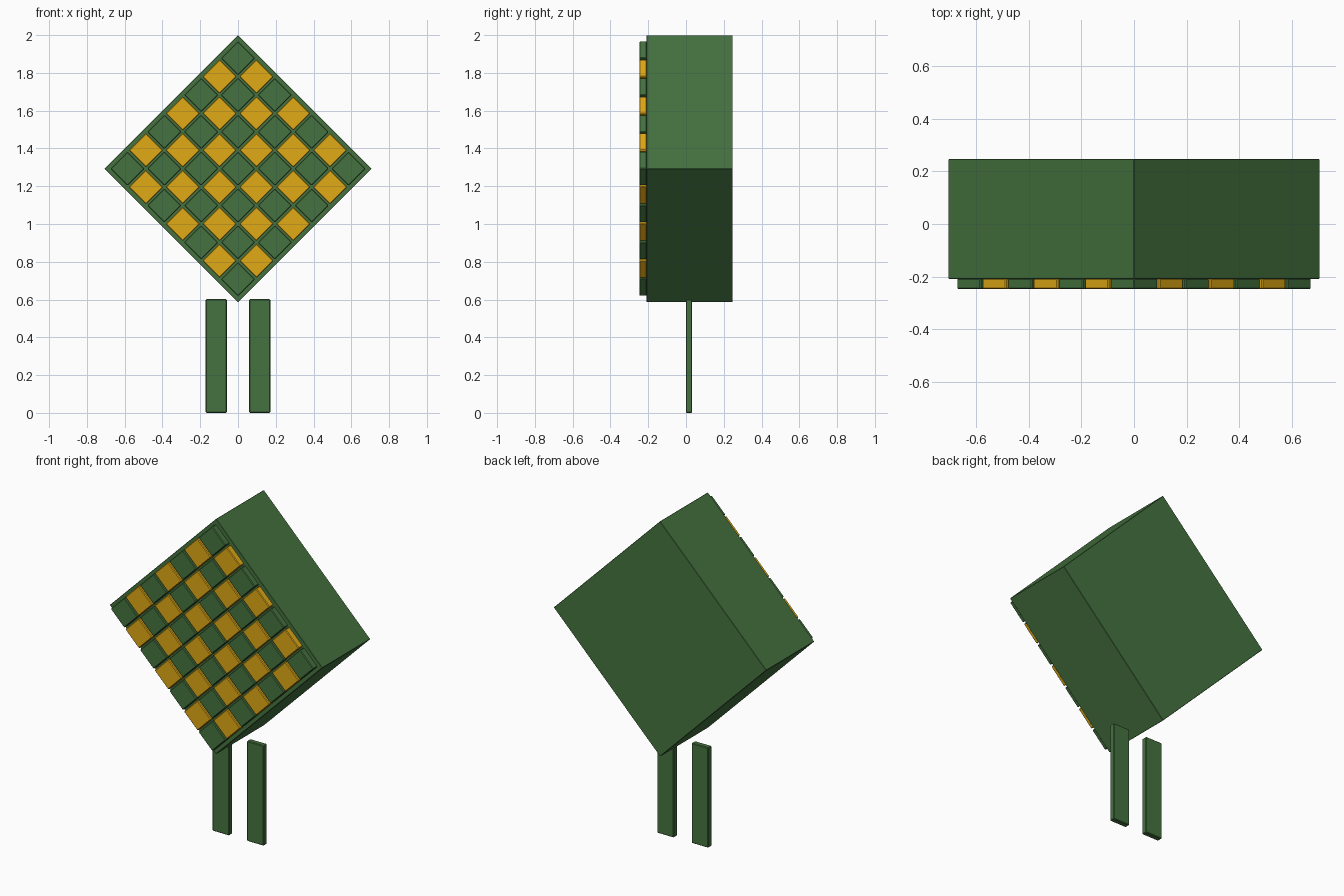
import bpy, math

if "Cube" in bpy.data.objects:
    bpy.data.objects.remove(bpy.data.objects["Cube"])

def material(name, rgb):
    m = bpy.data.materials.new(name)
    m.diffuse_color = (*rgb, 1)
    m.use_nodes = True
    m.node_tree.nodes["Principled BSDF"].inputs["Base Color"].default_value = m.diffuse_color
    return m

GREEN = material("leaf green", (0.06, 0.17, 0.05))
GOLD = material("golden yellow", (0.75, 0.40, 0.008))

def box(name, centre, size, mat, turn=0.0, bevel=0.004):
    """Box with lightly softened edges, turned about the y axis."""
    bpy.ops.mesh.primitive_cube_add(size=1, location=centre)
    ob = bpy.context.object
    ob.name = name
    ob.scale = size
    bpy.ops.object.transform_apply(location=False, rotation=False, scale=True)
    ob.rotation_euler = (0, turn, 0)
    ob.data.materials.append(mat)
    mod = ob.modifiers.new("soft edges", 'BEVEL')
    mod.width = bevel
    mod.segments = 1
    return ob

DIAMOND = math.radians(45)
CENTRE_Z = 1.293
BACK, FACE, FRONT = 0.247, -0.209, -0.247

# Square block standing on one corner
box("body_block", (0, (BACK + FACE) / 2, CENTRE_Z), (1.0, BACK - FACE, 1.0),
    GREEN, DIAMOND, 0.002)

# Seven by seven checkerboard of raised tiles on the front
STEP, TILE, COUNT = 0.0975, 0.128, 7
for i in range(COUNT):
    for j in range(COUNT):
        x = (i - j) * STEP
        z = CENTRE_Z + (i + j - (COUNT - 1)) * STEP
        mat = GOLD if (i + j) % 2 else GREEN
        box(f"tile_{i}_{j}", (x, (FACE + FRONT) / 2 + 0.001, z),
            (TILE, FACE - FRONT + 0.002, TILE), mat, DIAMOND)

# Two flat legs
for side, label in ((-1, "left"), (1, "right")):
    box(f"{label}_leg", (side * 0.115, 0.016, 0.301), (0.112, 0.033, 0.602), GREEN)
